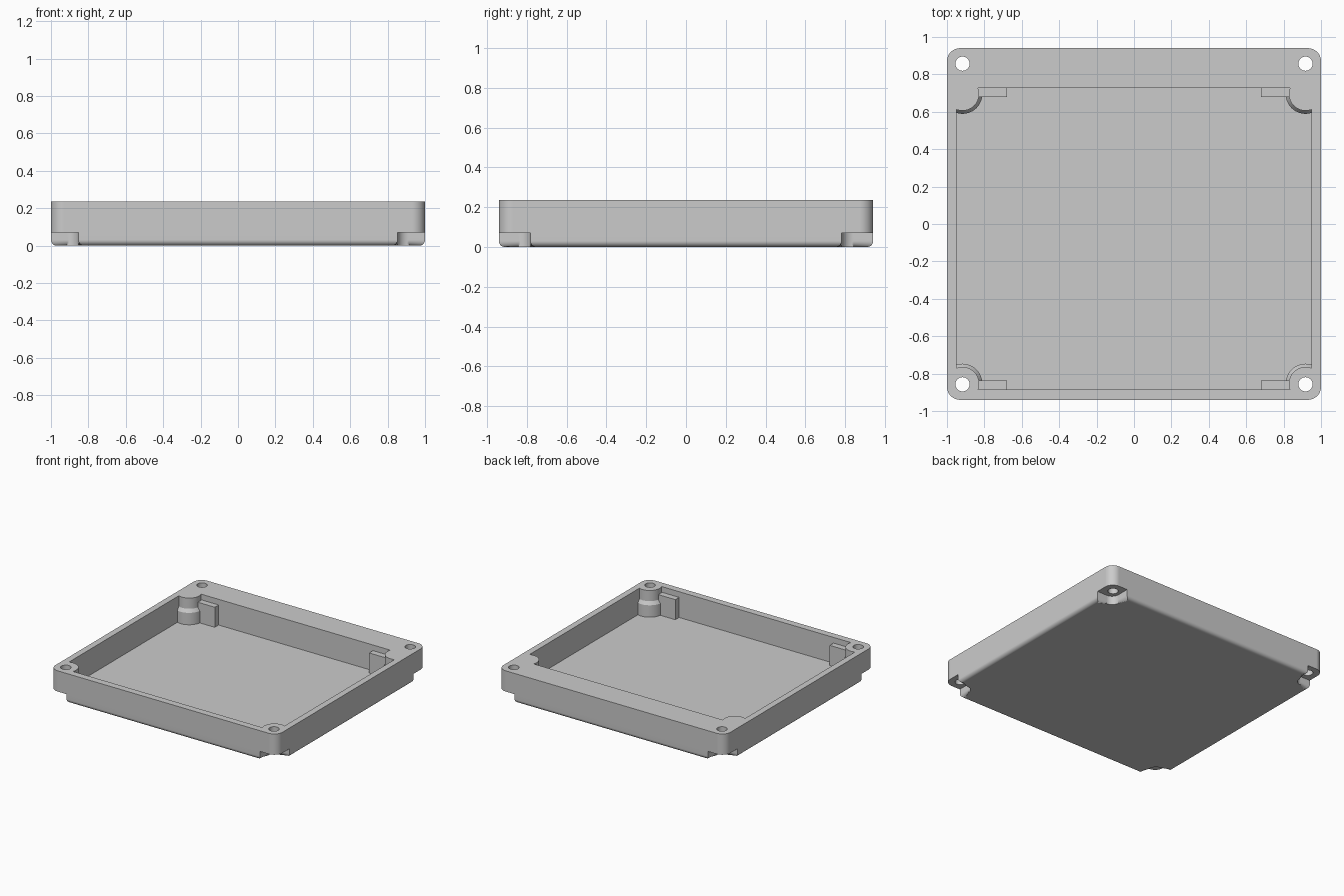
import bpy
import bmesh
from math import cos, sin, pi, radians

if "Cube" in bpy.data.objects:
    bpy.data.objects.remove(bpy.data.objects["Cube"])

HX, HY, TOP = 1.0, 0.94, 0.235      # half width, half depth, height
FLOOR, STEP = 0.03, 0.07            # cavity floor, underside of corner lugs
IX, BACK, FRONT = 0.95, 0.727, -0.885  # cavity limits
HOLE_X, HOLE_Y = 0.917, 0.857

grey = bpy.data.materials.new("plain grey")
grey.use_nodes = True
grey.diffuse_color = (0.6, 0.6, 0.6, 1)
grey.node_tree.nodes["Principled BSDF"].inputs["Base Color"].default_value = (0.6, 0.6, 0.6, 1)


def arc(cx, cy, r, a0, a1, n=10):
    angles = [radians(a0 + (a1 - a0) * i / n) for i in range(n + 1)]
    return [(cx + r * cos(a), cy + r * sin(a)) for a in angles]


def circle(cx, cy, r, n=48):
    return arc(cx, cy, r, 0, 360, n)[:-1]


def rect(x0, x1, y0, y1):
    return [(x0, y0), (x1, y0), (x1, y1), (x0, y1)]


def loft(name, sections, fillet=0):
    """Closed solid through (outline, z) sections, optionally rounded below."""
    bm = bmesh.new()
    rings = [[bm.verts.new((x, y, z)) for x, y in pts] for pts, z in sections]
    n = len(rings[0])
    for low, high in zip(rings, rings[1:]):
        for i in range(n):
            j = (i + 1) % n
            bm.faces.new((low[i], low[j], high[j], high[i]))
    bottom = bm.faces.new(rings[0][::-1])
    bm.faces.new(rings[-1])
    if fillet:
        bmesh.ops.bevel(bm, geom=list(bottom.edges), offset=fillet, segments=5,
                        profile=0.5, affect='EDGES', clamp_overlap=False)
    bmesh.ops.recalc_face_normals(bm, faces=bm.faces)
    mesh = bpy.data.meshes.new(name)
    bm.to_mesh(mesh)
    bm.free()
    mesh.materials.append(grey)
    obj = bpy.data.objects.new(name, mesh)
    bpy.context.collection.objects.link(obj)
    return obj


def combine(target, tool, operation):
    """Apply a boolean and discard the tool."""
    bpy.context.view_layer.objects.active = target
    mod = target.modifiers.new("cut", 'BOOLEAN')
    mod.operation, mod.solver, mod.object = operation, 'EXACT', tool
    bpy.ops.object.modifier_apply(modifier=mod.name)
    bpy.data.objects.remove(tool)


# Outline of the upper walls and of the notched base, corner by corner
CORNERS = [(1, 1, 0), (-1, 1, 90), (-1, -1, 180), (1, -1, 270)]
R, NX, NY, NR = 0.07, 0.853, 0.782, 0.06
wall_outline, base_outline = [], []
for sx, sy, a in CORNERS:
    wall_outline += arc(sx * (HX - R), sy * (HY - R), R, a, a + 90)
    side, end = (sx * HX, sy * NY), (sx * NX, sy * HY)
    start, stop = (side, end) if sx * sy > 0 else (end, side)
    inner = arc(sx * (NX + NR), sy * (NY + NR), NR, a + 270, a + 180)
    base_outline += [start] + inner + [stop]

# Tray body: notched base with rounded lower edge plus upper walls
tray = loft("tray", [(wall_outline, STEP), (wall_outline, TOP)])
base = loft("base", [(base_outline, 0), (base_outline, STEP)], fillet=0.03)
combine(tray, base, 'UNION')

# Cavity, leaving flared corner posts and locating tabs standing
room = rect(-IX, IX, FRONT, BACK)
cavity = loft("cavity", [(room, FLOOR), (room, TOP + 0.1)])
for sx in (-1, 1):
    for wall, inward in ((BACK, -1), (FRONT, 1)):
        cx, cy = sx * HOLE_X, wall + inward * 0.032
        wide, slim = circle(cx, cy, 0.106), circle(cx, cy, 0.089)
        post = loft("post", [(wide, -0.1), (wide, 0.125), (slim, 0.15), (slim, 0.5)])
        combine(cavity, post, 'DIFFERENCE')
        xs = sorted((sx * 0.68, sx * 0.86))
        ys = sorted((wall - inward * 0.05, wall + inward * 0.048))
        block = rect(*xs, *ys)
        combine(cavity, loft("tab", [(block, -0.1), (block, 0.19)]), 'DIFFERENCE')
combine(tray, cavity, 'DIFFERENCE')

# Screw holes through the corner lugs
for sx, sy, _ in CORNERS:
    bore = circle(sx * HOLE_X, sy * HOLE_Y, 0.038, 32)
    combine(tray, loft("screw_hole", [(bore, -0.1), (bore, 0.5)]), 'DIFFERENCE')

# Smooth the curved faces and keep the flat ones even
bpy.ops.object.select_all(action='DESELECT')
tray.select_set(True)
bpy.context.view_layer.objects.active = tray
bpy.ops.object.shade_smooth_by_angle(angle=radians(30))
even = tray.modifiers.new("even_shading", 'WEIGHTED_NORMAL')
even.keep_sharp = True
